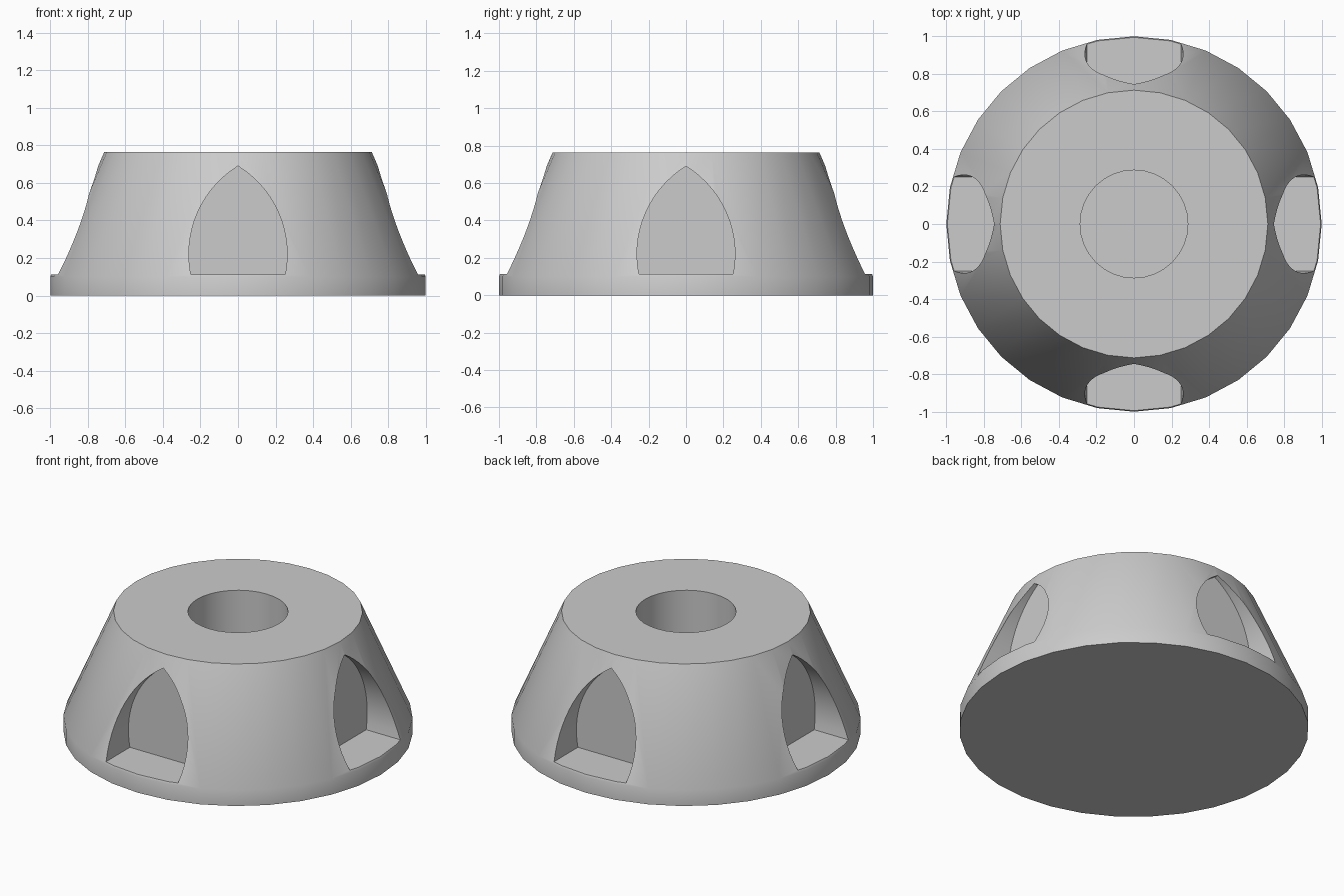
import bpy, bmesh, math
from mathutils import Matrix

old = bpy.data.objects.get("Cube")
if old:
    bpy.data.objects.remove(old, do_unlink=True)

SEGMENTS = 32

# One plain grey for the whole part
grey = bpy.data.materials.new("plain_grey")
grey.use_nodes = True
colour = (0.6, 0.6, 0.6, 1)
grey.diffuse_color = colour
grey.node_tree.nodes["Principled BSDF"].inputs["Base Color"].default_value = colour


def make_object(name, bm):
    bmesh.ops.recalc_face_normals(bm, faces=bm.faces)
    mesh = bpy.data.meshes.new(name)
    bm.to_mesh(mesh)
    bm.free()
    mesh.materials.append(grey)
    obj = bpy.data.objects.new(name, mesh)
    bpy.context.collection.objects.link(obj)
    return obj


def lathe(name, profile):
    """Revolve (radius, height) points; the first and last rings get caps."""
    bm = bmesh.new()
    rings = []
    for r, z in profile:
        angles = [math.tau * i / SEGMENTS for i in range(SEGMENTS)]
        rings.append([bm.verts.new((r * math.cos(a), r * math.sin(a), z)) for a in angles])
    for low, high in zip(rings, rings[1:]):
        for i in range(SEGMENTS):
            j = (i + 1) % SEGMENTS
            bm.faces.new((low[i], low[j], high[j], high[i]))
    bm.faces.new(rings[0])
    bm.faces.new(rings[-1])
    return make_object(name, bm)


def arch_outline(steps=14):
    """Pointed arch: two arcs that meet at the apex above a flat sill."""
    radius, centre_x, centre_z = 0.552, -0.29, 0.22
    start = math.asin((0.113 - centre_z) / radius)
    end = math.acos(-centre_x / radius)
    right = []
    for i in range(steps + 1):
        a = start + (end - start) * i / steps
        right.append((centre_x + radius * math.cos(a), centre_z + radius * math.sin(a)))
    right[-1] = (0, right[-1][1])
    return right + [(-x, z) for x, z in reversed(right[:-1])]


def arch_cutter(name, turn):
    """Straight prism through the wall, stopping at a flat back."""
    bm = bmesh.new()
    face = bm.faces.new([bm.verts.new((x, -0.72, z)) for x, z in arch_outline()])
    out = bmesh.ops.extrude_face_region(bm, geom=[face])["geom"]
    verts = [v for v in out if isinstance(v, bmesh.types.BMVert)]
    bmesh.ops.translate(bm, verts=verts, vec=(0, -0.5, 0))
    bmesh.ops.rotate(bm, verts=bm.verts, cent=(0, 0, 0),
                     matrix=Matrix.Rotation(turn * math.pi / 2, 3, "Z"))
    return make_object(name, bm)


# Tapered body: short upright rim, sloping wall, blind hole from the top
body = lathe("tapered_body", [(1, 0), (1, 0.1), (0.713, 0.764), (0.287, 0.764), (0.287, 0.2)])

# Four arched recesses, one on each side
bpy.context.view_layer.objects.active = body
for k in range(4):
    cutter = arch_cutter("recess_cutter", k)
    cutter.hide_render = True
    cut = body.modifiers.new("recess", "BOOLEAN")
    cut.operation = "DIFFERENCE"
    cut.solver = "EXACT"
    cut.object = cutter
    bpy.ops.object.modifier_apply(modifier=cut.name)
    bpy.data.objects.remove(cutter, do_unlink=True)

# Smooth round walls with sharp rims
bpy.ops.object.select_all(action="DESELECT")
body.select_set(True)
bpy.ops.object.shade_smooth_by_angle(angle=math.radians(30))
